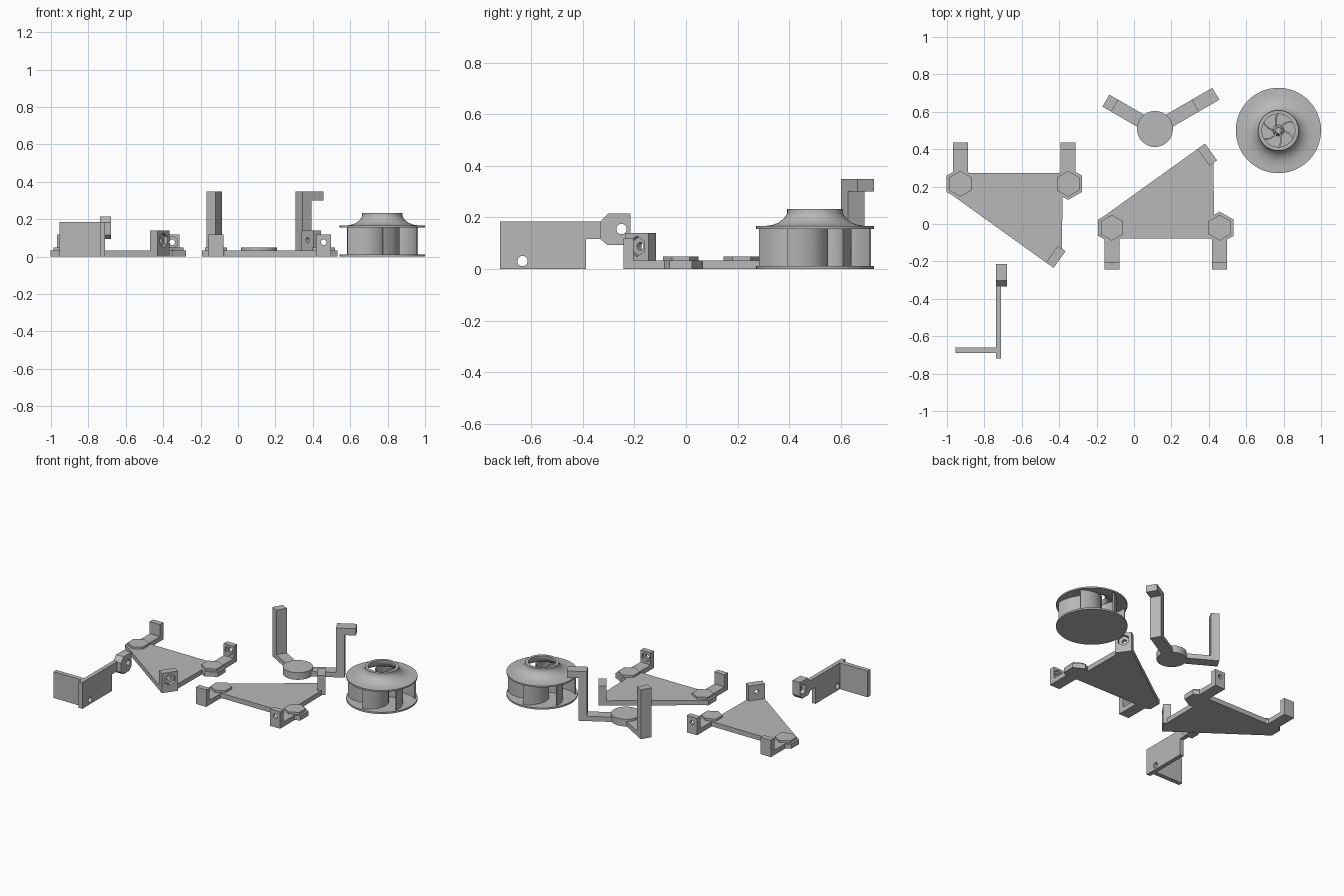
import bpy, bmesh, math
from mathutils import Vector, Matrix

if "Cube" in bpy.data.objects:
    bpy.data.objects.remove(bpy.data.objects["Cube"])

grey = bpy.data.materials.new("plain grey")
grey.diffuse_color = (0.48, 0.48, 0.48, 1)
grey.use_nodes = True
grey.node_tree.nodes["Principled BSDF"].inputs["Base Color"].default_value = grey.diffuse_color


def add(name, bm):
    bmesh.ops.recalc_face_normals(bm, faces=bm.faces[:])
    me = bpy.data.meshes.new(name)
    bm.to_mesh(me)
    bm.free()
    me.materials.append(grey)
    ob = bpy.data.objects.new(name, me)
    bpy.context.collection.objects.link(ob)
    return ob


def prism(name, pts, lo, hi, mat=Matrix()):
    """Outline extruded from lo to hi along local z."""
    bm = bmesh.new()
    f = bm.faces.new([bm.verts.new((x, y, lo)) for x, y in pts])
    up = bmesh.ops.extrude_face_region(bm, geom=[f])["geom"]
    bmesh.ops.translate(bm, vec=(0, 0, hi - lo),
                        verts=[v for v in up if isinstance(v, bmesh.types.BMVert)])
    bm.transform(mat)
    return add(name, bm)


def box(name, x0, x1, y0, y1, z0, z1, mat=Matrix()):
    return prism(name, [(x0, y0), (x1, y0), (x1, y1), (x0, y1)], z0, z1, mat)


def rod(name, start, end, r, sides=24):
    """Regular prism between two points."""
    start, end = Vector(start), Vector(end)
    d = end - start
    mat = Matrix.Translation(start) @ d.to_track_quat('Z', 'Y').to_matrix().to_4x4()
    a = 2 * math.pi / sides
    pts = [(r * math.cos(a * (i + .5)), r * math.sin(a * (i + .5))) for i in range(sides)]
    if sides == 6:
        pts = [(r * math.sin(a * i), r * math.cos(a * i)) for i in range(6)]
    return prism(name, pts, 0, d.length, mat)


def combine(ob, others, op):
    for o in others:
        m = ob.modifiers.new("combine", 'BOOLEAN')
        m.operation, m.object, m.solver = op, o, 'EXACT'
        bpy.context.view_layer.objects.active = ob
        bpy.ops.object.modifier_apply(modifier=m.name)
        bpy.data.objects.remove(o)
    return ob


def smooth(ob, angle=35):
    bpy.ops.object.select_all(action='DESELECT')
    ob.select_set(True)
    bpy.context.view_layer.objects.active = ob
    bpy.ops.object.shade_smooth_by_angle(angle=math.radians(angle))


# Triangular mounting plate
T = 0.034
ang = math.radians(-35.6)
d = Vector((math.cos(ang), math.sin(ang), 0))
n = Vector((-d.y, d.x, 0))
E = Vector((-0.43, -0.235, 0))
plate = prism("mounting_plate_left", [(-0.99, 0.167), (E.x, E.y), tuple((E + n * .075)[:2]),
                                      (-0.38, 0.272), (-0.97, 0.272)], 0, T)
tabm = Matrix.Translation(E) @ Matrix.Rotation(ang, 4, 'Z')
parts = [box("tab", -.05, 0, 0, .11, 0, .139, tabm)]
cuts = []
BY = 0.215
for bx in (-0.928, -0.352):
    parts += [rod("boss_base", (bx, BY, 0), (bx, BY, T), .086, 6),
              rod("boss", (bx, BY, 0), (bx, BY, .049), .069, 6),
              box("arm", bx - .04, bx + .04, BY, .437, 0, T),
              box("post", bx - .04, bx + .04, .399, .437, 0, .119)]
    cuts += [rod("nut", (bx, BY, .022), (bx, BY, .1), .05, 6),
             rod("hole", (bx, BY, -.1), (bx, BY, .1), .025),
             rod("post_nut", (bx, .38, .077), (bx, .417, .077), .032, 6),
             rod("post_hole", (bx, .38, .077), (bx, .5, .077), .015)]
for hx, hy, r in ((-.636, .147, .043), (-.636, .222, .016), (-.636, .072, .016), (-.572, -.076, .016)):
    cuts.append(rod("hole", (hx, hy, -.1), (hx, hy, .1), r))
c = E + n * .055 + Vector((0, 0, .088))
cuts += [rod("tab_nut", c - d * .022, c + d * .05, .04, 6),
         rod("tab_hole", c - d * .1, c + d * .05, .015)]
combine(plate, parts, 'UNION')
combine(plate, cuts, 'DIFFERENCE')

# Mirrored second plate
me = plate.data.copy()
me.transform(Matrix.Translation((.81, .195, 0)) @ Matrix.Diagonal((1, -1, 1, 1)))
me.flip_normals()
bpy.context.collection.objects.link(bpy.data.objects.new("mounting_plate_right", me))

# Two-armed ring bracket
C = Vector((.112, .508, 0))
ring = rod("ring_bracket", C, C + Vector((0, 0, .05)), .096, 48)
parts, cuts = [], [rod("bore", C - Vector((0, 0, .1)), C + Vector((0, 0, .2)), .072, 48)]
for a in (30, 150):
    m = Matrix.Translation(C) @ Matrix.Rotation(math.radians(a), 4, 'Z')
    parts += [box("arm", .05, .303, -.037, .037, 0, T, m),
              box("post", .248, .303, -.037, .037, 0, .348, m),
              box("foot", .248, .376, -.037, .037, .3, .348, m)]
    p = m @ Vector((.337, 0, 0))
    up = Vector((0, 0, 1))
    cuts += [rod("foot_nut", p + up * .326, p + up * .4, .031, 6),
             rod("foot_hole", p + up * .25, p + up * .4, .016)]
combine(ring, parts, 'UNION')
combine(ring, cuts, 'DIFFERENCE')

# Angled vane: side sheet with a neck and a nut head, plus a cross sheet
side = Matrix(((0, 0, 1, 0), (1, 0, 0, 0), (0, 1, 0, 0), (0, 0, 0, 1)))  # outline (y, z), depth x
vane = prism("vane", [(-.72, 0), (-.387, 0), (-.387, .117), (-.31, .117), (-.31, .185), (-.72, .185)],
             -.739, -.71, side)
head = prism("head", [(-.333, .117), (-.333, .182), (-.302, .215), (-.215, .215),
                      (-.215, .118), (-.24, .093), (-.305, .093)], -.739, -.68, side)
combine(vane, [head, box("cross", -.955, -.72, -.69, -.659, 0, .185)], 'UNION')
combine(vane, [rod("head_nut", (-.8, -.25, .155), (-.71, -.25, .155), .034, 6),
               rod("head_hole", (-.8, -.25, .155), (-.6, -.25, .155), .02),
               rod("sheet_hole", (-.8, -.633, .031), (-.6, -.633, .031), .02)], 'DIFFERENCE')

# Impeller: lathed base disc and shroud with six swept blades
P = Vector((.772, .5, 0))


def lathe(name, prof, steps=64):
    bm = bmesh.new()
    rings = [[bm.verts.new(P + Vector((r * math.cos(i * math.tau / steps),
                                       r * math.sin(i * math.tau / steps), z)))
              for i in range(steps)] for r, z in prof]
    for k, a in enumerate(rings):
        b = rings[(k + 1) % len(rings)]
        for i in range(steps):
            j = (i + 1) % steps
            bm.faces.new((a[i], a[j], b[j], b[i]))
    ob = add(name, bm)
    smooth(ob)
    return ob


lathe("impeller_base", [(.006, 0), (.228, 0), (.228, .012), (.03, .012), (.02, .03),
                        (.016, .15), (.006, .15)])
lathe("impeller_shroud", [(.228, .156), (.228, .166), (.19, .167), (.165, .171), (.143, .179),
                          (.125, .192), (.113, .206), (.108, .216), (.108, .232), (.088, .232),
                          (.088, .212), (.096, .200), (.11, .184), (.13, .17), (.16, .16), (.19, .156)])

# radius, swept angle, top height
SWEEP = [(.214, 0, .158), (.19, 14, .158), (.16, 29, .163), (.13, 43, .175), (.1, 57, .18),
         (.08, 66, .175), (.06, 74, .165), (.04, 82, .155), (.014, 90, .148)]
path = [Vector((r * math.cos(math.radians(a)), r * math.sin(math.radians(a)), h)) for r, a, h in SWEEP]
for k in range(6):
    bm = bmesh.new()
    rows = []
    for i, p in enumerate(path):
        t = path[min(i + 1, len(path) - 1)] - path[max(i - 1, 0)]
        off = Vector((-t.y, t.x, 0)).normalized() * .004
        rows.append([bm.verts.new((q.x, q.y, z)) for q, z in
                     ((p - off, .008), (p + off, .008), (p + off, p.z), (p - off, p.z))])
    for a, b in zip(rows, rows[1:]):
        for i in range(4):
            j = (i + 1) % 4
            bm.faces.new((a[i], a[j], b[j], b[i]))
    bm.faces.new(rows[0])
    bm.faces.new(rows[-1])
    bm.transform(Matrix.Translation(P) @ Matrix.Rotation(math.radians(-90 + 60 * k), 4, 'Z'))
    smooth(add(f"impeller_blade_{k + 1}", bm))
